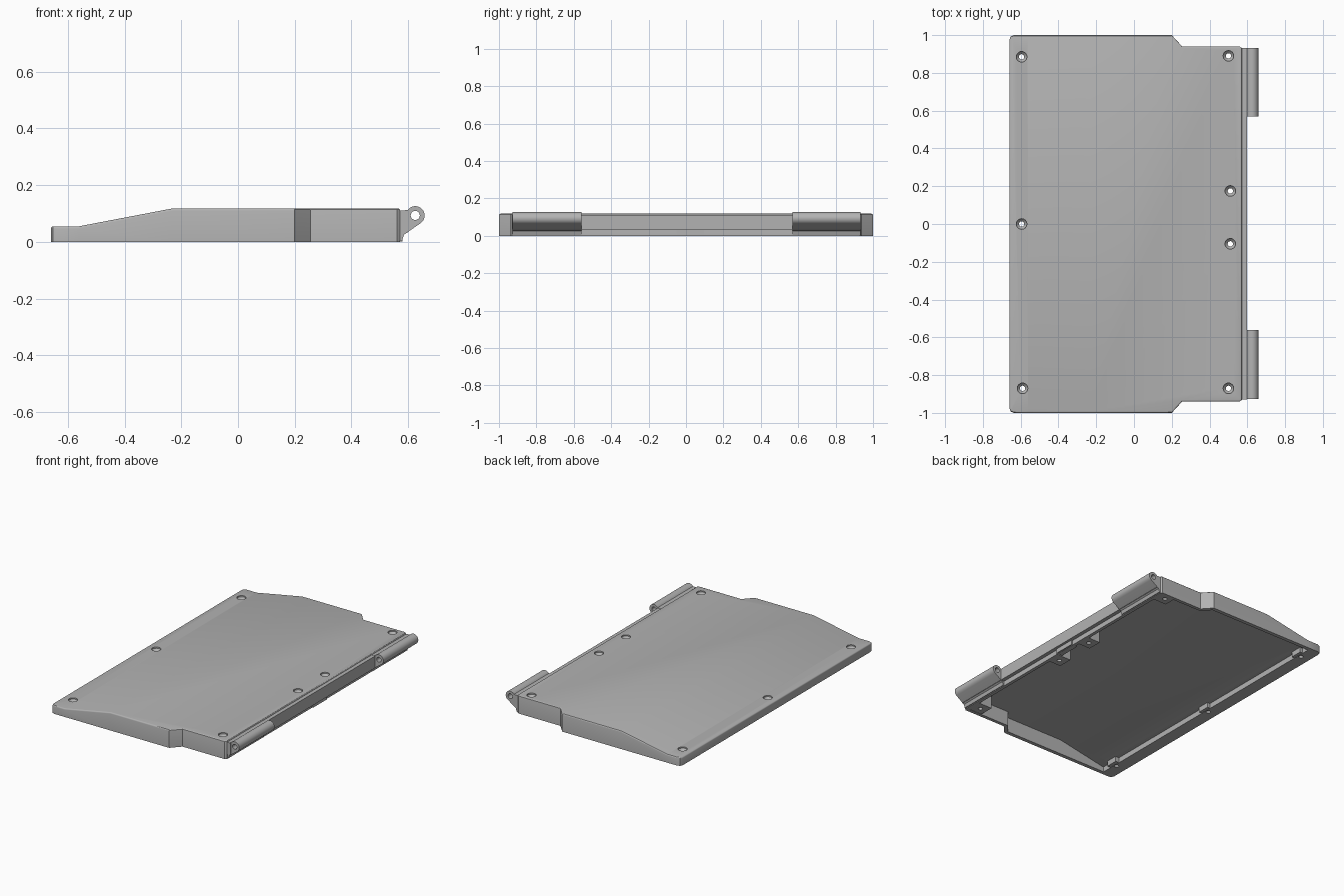
import bpy, bmesh
from math import sin, cos, radians, tau

cube = bpy.data.objects.get("Cube")
if cube:
    bpy.data.objects.remove(cube, do_unlink=True)

grey = bpy.data.materials.new("matte_grey")
grey.use_nodes = True
grey.diffuse_color = (0.45, 0.45, 0.45, 1)
grey.node_tree.nodes["Principled BSDF"].inputs["Base Color"].default_value = (0.45, 0.45, 0.45, 1)


def to_object(name, bm):
    bmesh.ops.recalc_face_normals(bm, faces=bm.faces[:])
    mesh = bpy.data.meshes.new(name)
    bm.to_mesh(mesh)
    bm.free()
    mesh.materials.append(grey)
    ob = bpy.data.objects.new(name, mesh)
    bpy.context.collection.objects.link(ob)
    return ob


def loft(rings):
    """Closed solid through a list of rings with equal point counts."""
    bm = bmesh.new()
    loops = [[bm.verts.new(p) for p in ring] for ring in rings]
    n = len(loops[0])
    for a, b in zip(loops, loops[1:]):
        for i in range(n):
            j = (i + 1) % n
            bm.faces.new((a[i], a[j], b[j], b[i]))
    bm.faces.new(loops[0])
    bm.faces.new(loops[-1])
    return bm


def extrude_y(name, profile, y0, y1):
    return to_object(name, loft([[(x, y, z) for x, z in profile] for y in (y0, y1)]))


def box(name, x0, x1, y0, y1, z0, z1):
    return extrude_y(name, [(x0, z0), (x1, z0), (x1, z1), (x0, z1)], y0, y1)


def boolean(ob, other, operation):
    other.hide_render = True
    mod = ob.modifiers.new("cut", 'BOOLEAN')
    mod.operation = operation
    mod.solver = 'EXACT'
    mod.object = other
    bpy.context.view_layer.objects.active = ob
    bpy.ops.object.modifier_apply(modifier=mod.name)
    bpy.data.objects.remove(other, do_unlink=True)


# Height of the top surface: low lip, ramp, flat deck
RAMP_START, RAMP_END, LOW, HIGH = -0.56, -0.23, 0.055, 0.118


def height(x):
    t = (x - RAMP_START) / (RAMP_END - RAMP_START)
    return LOW + (HIGH - LOW) * min(1, max(0, t))


def wedge(half_outline, z0, drop):
    """Prism over a mirrored outline whose top follows the deck height."""
    outline = half_outline + [(x, -y) for x, y in reversed(half_outline)]
    bm = loft([[(x, y, z) for x, y in outline] for z in (z0, 1)])
    for x in (RAMP_START, RAMP_END):
        bmesh.ops.bisect_plane(bm, geom=bm.verts[:] + bm.edges[:] + bm.faces[:],
                               plane_co=(x, 0, 0), plane_no=(1, 0, 0))
    for v in bm.verts:
        if v.co.z > 0.5:
            v.co.z = height(v.co.x) - drop
    bmesh.ops.recalc_face_normals(bm, faces=bm.faces[:])
    return bm


# Outer shell with softened top rim
bm = wedge([(-0.66, 0.975), (-0.653, 0.993), (-0.635, 1.0), (0.2, 1.0),
            (0.255, 0.94), (0.56, 0.94), (0.572, 0.93)], 0, 0)
rim = [e for e in bm.edges if len(e.link_faces) == 2
       and sorted(f.normal.z > 0.5 for f in e.link_faces) == [False, True]
       and all(v.co.z > 0.01 for v in e.verts)]
nose = [e for e in rim if all(v.co.x < -0.63 for v in e.verts)]
bmesh.ops.bevel(bm, geom=rim, offset=0.008, segments=3, profile=0.5, affect='EDGES')
shell = to_object("base_shell", bm)

# Hollow underside
boolean(shell, to_object("cavity", wedge(
    [(-0.575, 0.975), (0.19, 0.975), (0.24, 0.918), (0.55, 0.918)], -0.1, 0.02)), 'DIFFERENCE')

# Screw posts and countersunk through holes
screws = [(-0.595, 0.885), (-0.595, 0), (-0.59, -0.87),
          (0.5, 0.89), (0.51, 0.175), (0.51, -0.105), (0.5, -0.87)]
for x, y in screws:
    r = 0.04 if x < 0 else 0.048
    boolean(shell, box("post", x - r, x + r, y - r, y + r, 0.002, height(x) - 0.01), 'UNION')
for x, y in screws:
    top = height(x)
    rings = [(0.014, -0.1), (0.014, top - 0.022), (0.028, top - 0.008), (0.028, top + 0.05)]
    boolean(shell, to_object("screw_hole", loft(
        [[(x + r * cos(tau * i / 24), y + r * sin(tau * i / 24), z) for i in range(24)]
         for r, z in rings])), 'DIFFERENCE')

# Rear rail and latch tab
rail = box("rear_rail", 0.56, 0.597, -0.93, 0.93, 0.032, 0.11)
tab = box("latch_tab", 0.535, 0.58, -0.05, 0.095, 0.002, 0.036)

# Hinge lugs with a pin hole
CX, CZ, R = 0.625, 0.093, 0.033
arc = [(CX + R * cos(radians(a)), CZ + R * sin(radians(a))) for a in range(145, -61, -10)]
lug_profile = [(0.56, 0.11)] + arc + [(0.585, 0.025), (0.578, 0.004), (0.56, 0.004)]
pin = [(CX + 0.016 * cos(tau * i / 24), CZ + 0.016 * sin(tau * i / 24)) for i in range(24)]
lugs = []
for name, y0, y1 in (("hinge_lug_back", 0.57, 0.932), ("hinge_lug_front", -0.927, -0.56)):
    lug = extrude_y(name, lug_profile, y0, y1)
    boolean(lug, extrude_y("pin_hole", pin, y0 - 0.1, y1 + 0.1), 'DIFFERENCE')
    lugs.append(lug)

# Smooth shading with crisp edges
bpy.ops.object.select_all(action='DESELECT')
for ob in [shell, rail, tab] + lugs:
    ob.select_set(True)
bpy.context.view_layer.objects.active = shell
bpy.ops.object.shade_smooth_by_angle(angle=radians(30))
